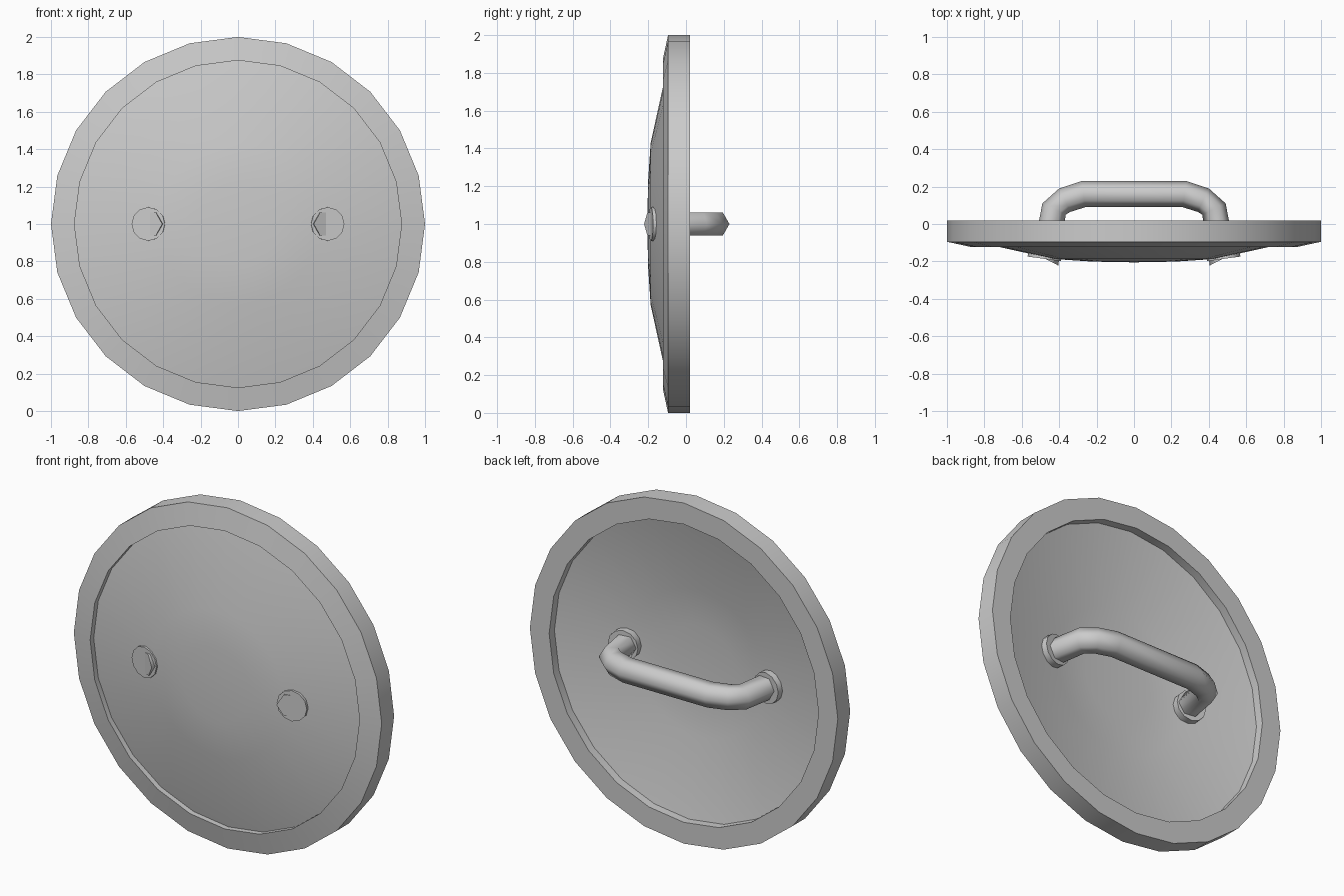
import bpy, bmesh, math
from mathutils import Vector, Matrix

if "Cube" in bpy.data.objects:
    bpy.data.objects.remove(bpy.data.objects["Cube"])

SIDES = 24
CENTRE = Vector((0, 0, 1))


def finish(bm, name, angle):
    bmesh.ops.remove_doubles(bm, verts=bm.verts, dist=1e-5)
    bmesh.ops.recalc_face_normals(bm, faces=bm.faces)
    mesh = bpy.data.meshes.new(name)
    bm.to_mesh(mesh)
    bm.free()
    ob = bpy.data.objects.new(name, mesh)
    bpy.context.collection.objects.link(ob)
    bpy.ops.object.select_all(action='DESELECT')
    ob.select_set(True)
    bpy.context.view_layer.objects.active = ob
    bpy.ops.object.shade_smooth_by_angle(angle=math.radians(angle))
    return ob


def lathe(name, profile, closed=True, angle=20):
    """Spin (radius, y) points around the y axis through CENTRE."""
    bm = bmesh.new()
    vs = [bm.verts.new(CENTRE + Vector((0, y, r))) for r, y in profile]
    es = [bm.edges.new(p) for p in zip(vs, vs[1:])]
    if closed:
        es.append(bm.edges.new((vs[-1], vs[0])))
    bmesh.ops.spin(bm, geom=vs + es, cent=CENTRE, axis=(0, 1, 0),
                   angle=math.tau, steps=SIDES, use_duplicate=False)
    return finish(bm, name, angle)


# Rim band
lathe("shield_rim", [(1, 0.02), (1, -0.095), (0.875, -0.122), (0.875, 0.02)],
      angle=16)

# Curved shield plate with thickness
front = [(0, -0.205), (0.22, -0.201), (0.43, -0.187), (0.88, -0.088)]
back = [(r, y + 0.06) for r, y in reversed(front)]
lathe("shield_dome", front + back, closed=False, angle=30)

# Hexagonal grip: each ring is set by its outer and inner corner in the xy plane
left = [((-0.54, -0.152), (-0.405, -0.222)),
        ((-0.49, 0.11), (-0.365, 0.05)),
        ((-0.40, 0.19), (-0.34, 0.065)),
        ((-0.28, 0.23), (-0.26, 0.09))]
pairs = left + [((-a[0], a[1]), (-b[0], b[1])) for a, b in reversed(left)]
bm = bmesh.new()
rings = []
for outer, inner in pairs:
    o, i = Vector((*outer, 1)), Vector((*inner, 1))
    mid, arm = (o + i) / 2, (o - i) / 2
    rings.append([bm.verts.new(mid + arm * math.cos(k * math.pi / 3)
                               + Vector((0, 0, 0.07 * math.sin(k * math.pi / 3))))
                  for k in range(6)])
for a, b in zip(rings, rings[1:]):
    for k in range(6):
        n = (k + 1) % 6
        bm.faces.new((a[k], a[n], b[n], b[k]))
bm.faces.new(rings[0])
bm.faces.new(rings[-1])
finish(bm, "grip", 65)

# Collars where the grip passes through the plate
for side, label in ((-1, "left"), (1, "right")):
    bm = bmesh.new()
    place = (Matrix.Translation((side * 0.472, -0.132, 1))
             @ Matrix.Rotation(math.radians(side * 8), 4, 'Z')
             @ Matrix.Rotation(math.pi / 2, 4, 'X'))
    bmesh.ops.create_cone(bm, cap_ends=True, segments=12, radius1=0.09,
                          radius2=0.09, depth=0.11, matrix=place)
    finish(bm, "grip_collar_" + label, 35)
